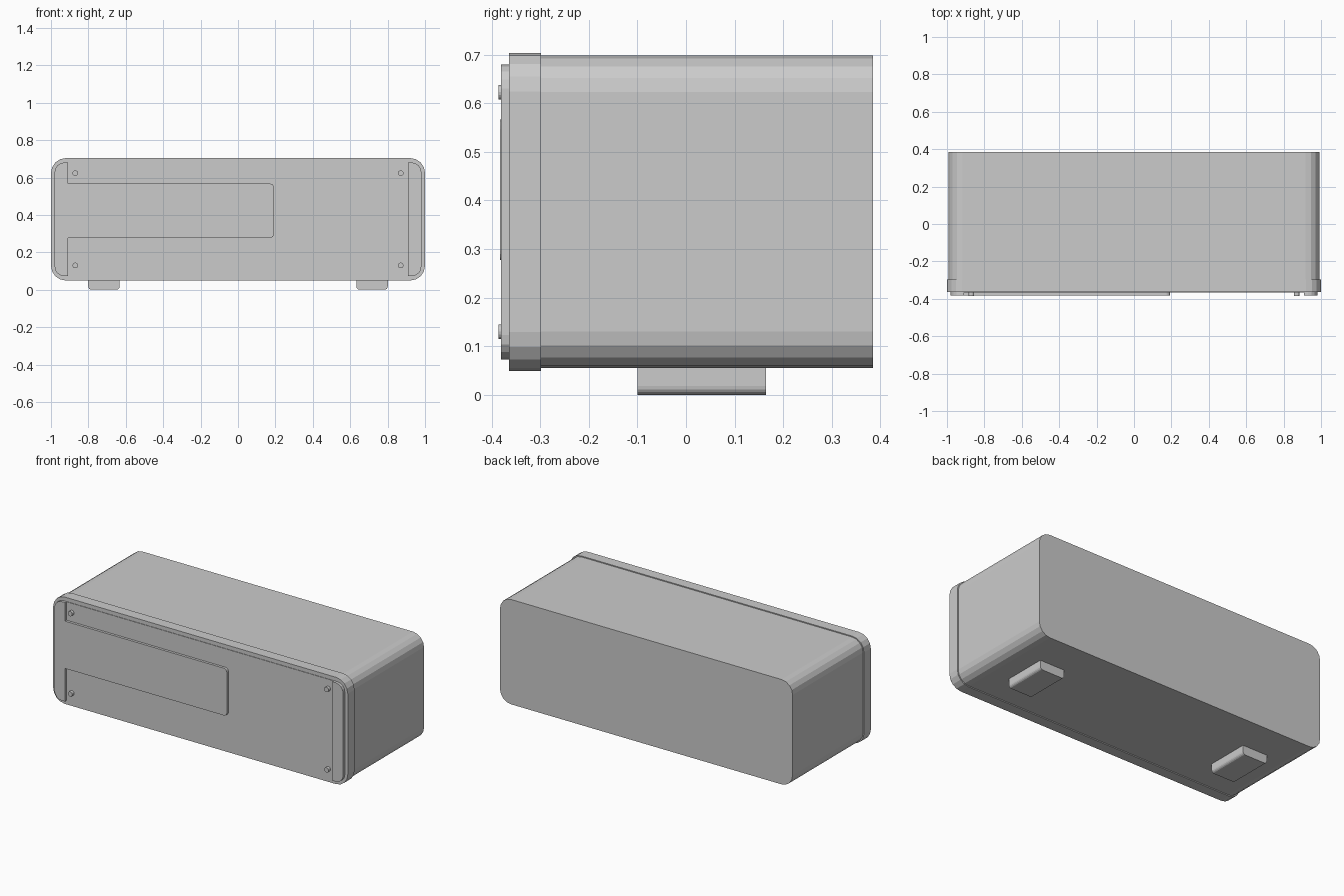
import bpy, bmesh, math

if "Cube" in bpy.data.objects:
    bpy.data.objects.remove(bpy.data.objects["Cube"])

grey = bpy.data.materials.new("light_grey")
grey.diffuse_color = (0.6, 0.6, 0.6, 1)
grey.use_nodes = True
grey.node_tree.nodes["Principled BSDF"].inputs["Base Color"].default_value = grey.diffuse_color


def rounded(x0, x1, z0, z1, radii, seg=4):
    """Outline in XZ; radii in order: top right, top left, bottom left, bottom right."""
    pts = []
    corners = [(x1, z1, -1, -1), (x0, z1, 1, -1), (x0, z0, 1, 1), (x1, z0, -1, 1)]
    for i, ((x, z, sx, sz), r) in enumerate(zip(corners, radii)):
        if r == 0:
            pts.append((x, z))
            continue
        for k in range(seg + 1):
            a = math.pi / 2 * (i + k / seg)
            pts.append((x + sx * r + r * math.cos(a), z + sz * r + r * math.sin(a)))
    return pts


def extrude(name, pts, y0, y1):
    """Solid made by extruding an XZ outline from y0 to y1."""
    bm = bmesh.new()
    face = bm.faces.new([bm.verts.new((x, y0, z)) for x, z in pts])
    res = bmesh.ops.extrude_face_region(bm, geom=[face], use_keep_orig=True)
    verts = [g for g in res["geom"] if isinstance(g, bmesh.types.BMVert)]
    bmesh.ops.translate(bm, verts=verts, vec=(0, y1 - y0, 0))
    bmesh.ops.recalc_face_normals(bm, faces=bm.faces)
    me = bpy.data.meshes.new(name)
    bm.to_mesh(me)
    bm.free()
    me.materials.append(grey)
    ob = bpy.data.objects.new(name, me)
    bpy.context.collection.objects.link(ob)
    return ob


# Main case and the slightly larger front bezel
extrude("case_body", rounded(-0.993, 0.993, 0.055, 0.698, [0.075] * 4), -0.30, 0.385)
extrude("front_bezel", rounded(-1, 1, 0.049, 0.704, [0.08] * 4), -0.364, -0.298)

# Front panel with raised side strips
extrude("front_panel", rounded(-0.978, 0.978, 0.073, 0.68, [0.05] * 4), -0.367, -0.355)
extrude("left_strip", rounded(-0.98, -0.908, 0.073, 0.68, [0, 0.05, 0.05, 0]), -0.381, -0.36)
extrude("right_strip", rounded(0.908, 0.98, 0.073, 0.68, [0.05, 0, 0, 0.05]), -0.381, -0.36)

# Raised display plate running out of the left strip
extrude("display_plate", rounded(-0.915, 0.192, 0.277, 0.567, [0.02, 0, 0, 0.02]), -0.3825, -0.36)

# Corner screws and feet, mirrored left and right
for side, s in (("left", -1), ("right", 1)):
    for level, z in (("lower", 0.13), ("upper", 0.623)):
        ring = [(s * 0.87 + 0.015 * math.cos(a * math.pi / 8),
                 z + 0.015 * math.sin(a * math.pi / 8)) for a in range(16)]
        extrude(f"{level}_{side}_screw", ring, -0.3855, -0.36)
    cx = s * 0.717
    extrude(f"{side}_foot", rounded(cx - 0.084, cx + 0.084, 0, 0.06, [0, 0, 0.018, 0.018]),
            -0.10, 0.165)
